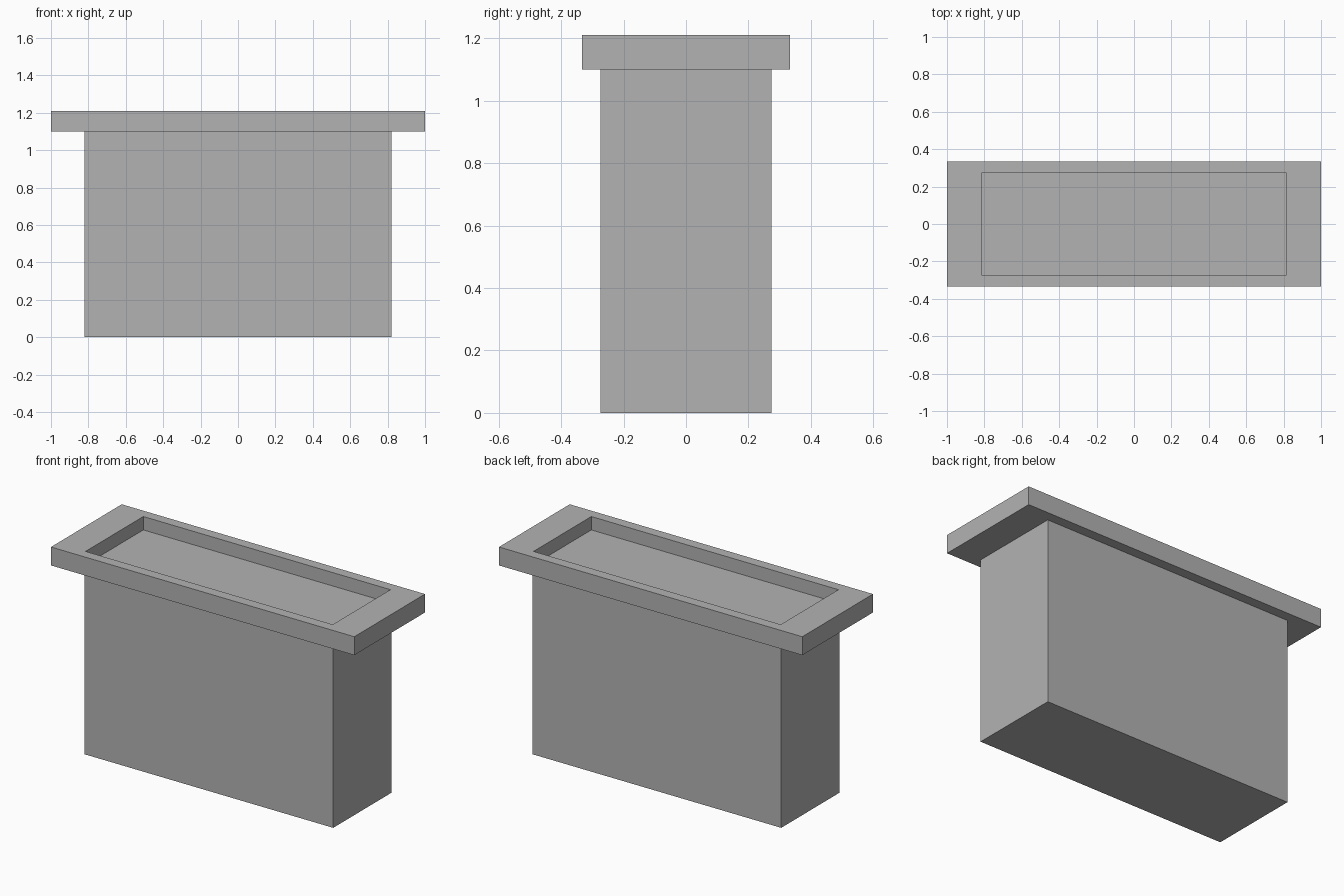
import bpy
import bmesh

cube = bpy.data.objects.get("Cube")
if cube:
    bpy.data.objects.remove(cube, do_unlink=True)

grey = bpy.data.materials.new("plain_grey")
grey.use_nodes = True
colour = (0.45, 0.45, 0.45, 1)
grey.diffuse_color = colour
grey.node_tree.nodes["Principled BSDF"].inputs["Base Color"].default_value = colour


def ring(bm, half_x, half_y, z):
    """Add a rectangular loop of four vertices."""
    corners = ((-1, -1), (1, -1), (1, 1), (-1, 1))
    return [bm.verts.new((sx * half_x, sy * half_y, z)) for sx, sy in corners]


def stacked_shell(name, sections):
    """Bridge rectangular sections in order and cap both ends."""
    bm = bmesh.new()
    rings = [ring(bm, *section) for section in sections]
    for low, high in zip(rings, rings[1:]):
        for i in range(4):
            j = (i + 1) % 4
            bm.faces.new((low[i], low[j], high[j], high[i]))
    bm.faces.new(rings[0][::-1])
    bm.faces.new(rings[-1])
    bmesh.ops.recalc_face_normals(bm, faces=bm.faces)
    mesh = bpy.data.meshes.new(name)
    bm.to_mesh(mesh)
    bm.free()
    mesh.materials.append(grey)
    obj = bpy.data.objects.new(name, mesh)
    bpy.context.collection.objects.link(obj)
    return obj


# Body, overhanging rim and shallow recess form one closed shell
stacked_shell("trough_with_rim", [
    (0.82, 0.274, 0),
    (0.82, 0.274, 1.1),
    (1, 0.333, 1.1),
    (1, 0.333, 1.21),
    (0.815, 0.272, 1.21),
    (0.815, 0.272, 1.13),
])
